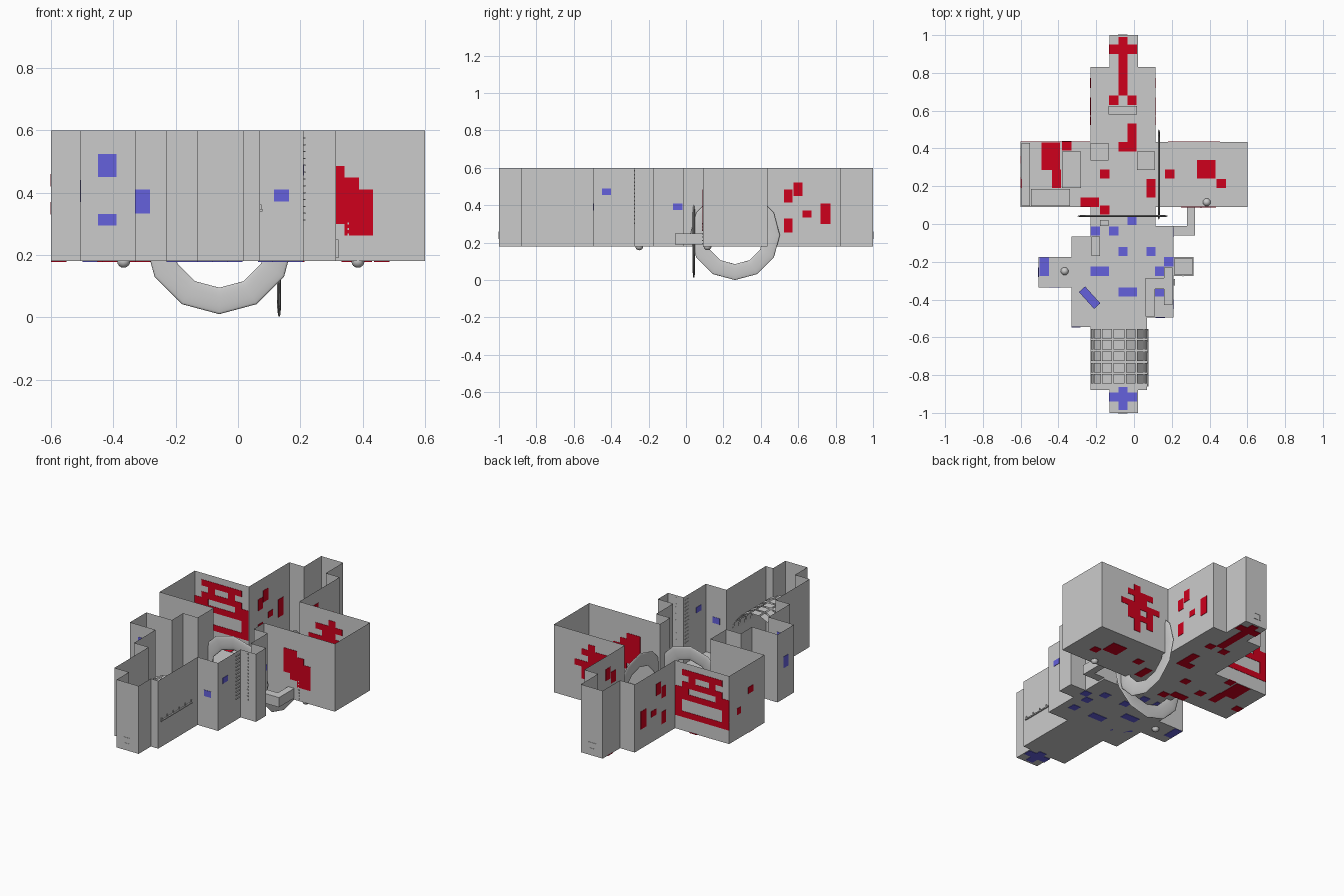
import bpy, bmesh, math
from mathutils import Vector

FLOOR, TOP = 0.18, 0.60
C, H = 0.049, 0.037      # size of one tile on floors and walls


def material(name, color):
    m = bpy.data.materials.new(name)
    m.diffuse_color = color
    return m


RED = material("red_tiles", (0.62, 0.0, 0.012, 1))
BLUE = material("blue_tiles", (0.13, 0.12, 0.72, 1))


def finish(name, bm, mat=None):
    me = bpy.data.meshes.new(name)
    bm.to_mesh(me)
    bm.free()
    ob = bpy.data.objects.new(name, me)
    bpy.context.collection.objects.link(ob)
    if mat:
        me.materials.append(mat)
    return ob


def add_box(bm, x0, x1, y0, y1, z0, z1):
    vs = bmesh.ops.create_cube(bm, size=1)["verts"]
    for v in vs:
        v.co = Vector(((x0 + x1) / 2 + v.co.x * (x1 - x0),
                       (y0 + y1) / 2 + v.co.y * (y1 - y0),
                       (z0 + z1) / 2 + v.co.z * (z1 - z0)))


def boxes(name, items, mat=None):
    bm = bmesh.new()
    for b in items:
        add_box(bm, *b)
    return finish(name, bm, mat)


T = 0.002


def floor_tiles(items):           # x, y of lower left corner, columns, rows
    return [(x, x + w * C, y, y + h * C, FLOOR - T, FLOOR + T) for x, y, w, h in items]


def on_x(x, items):               # rectangles y0, y1, z0, z1 on a side wall
    return [(x - T, x + T, *r) for r in items]


def on_y(y, items):               # rectangles x0, x1, z0, z1 on a front/back wall
    return [(r[0], r[1], y - T, y + T, r[2], r[3]) for r in items]


def pattern(x, z, y, rows, w=0.046):    # tile pattern on a front/back wall
    return [(x + i * w, x + (i + 1) * w, y - T, y + T, z - (j + 1) * H, z - j * H)
            for j, row in enumerate(rows) for i, c in enumerate(row) if c == "#"]


# hull: thin floor and open-topped walls following one stepped outline
outline = [(-0.13, -1), (0.02, -1), (0.02, -0.88), (0.07, -0.88), (0.07, -0.495),
           (0.21, -0.495), (0.21, -0.275), (0.315, -0.275), (0.315, -0.175), (0.21, -0.175),
           (0.21, -0.01), (0.115, -0.01), (0.115, 0.09), (0.6, 0.09), (0.6, 0.435),
           (0.115, 0.435), (0.115, 0.83), (0.02, 0.83), (0.02, 1), (-0.13, 1),
           (-0.13, 0.83), (-0.23, 0.83), (-0.23, 0.435), (-0.6, 0.435), (-0.6, 0.09),
           (-0.23, 0.09), (-0.23, -0.065), (-0.33, -0.065), (-0.33, -0.175), (-0.505, -0.175),
           (-0.505, -0.335), (-0.33, -0.335), (-0.33, -0.545), (-0.23, -0.545),
           (-0.23, -0.88), (-0.13, -0.88)]
bm = bmesh.new()
lo = [bm.verts.new((x, y, FLOOR)) for x, y in outline]
hi = [bm.verts.new((x, y, TOP)) for x, y in outline]
bm.faces.new(lo[::-1])
for i in range(len(lo)):
    j = (i + 1) % len(lo)
    bm.faces.new((lo[i], lo[j], hi[j], hi[i]))
finish("hull", bm)

# floor tiles
boxes("red_floor_tiles", floor_tiles([
    (-0.083, 0.68, 1, 6.3), (-0.132, 0.9, 3, 1), (-0.132, 0.63, 1, 1), (-0.035, 0.63, 1, 1),
    (-0.035, 0.385, 1, 3), (-0.083, 0.385, 1, 1), (-0.49, 0.285, 2, 3), (-0.38, 0.39, 1, 1),
    (-0.435, 0.19, 1, 2), (-0.6, 0.19, 1, 1), (-0.33, 0.19, 1, 1), (-0.283, 0.09, 2, 1),
    (-0.18, 0.24, 1, 1), (-0.18, 0.05, 1, 1), (0.065, 0.14, 1, 2), (0.165, 0.24, 1, 1),
    (0.333, 0.24, 2, 2), (0.437, 0.19, 1, 1)]), RED)
boxes("blue_floor_tiles", floor_tiles([
    (-0.132, -0.94, 3, 1), (-0.083, -0.985, 1, 2.5), (-0.5, -0.275, 1, 2), (-0.23, -0.275, 2, 1),
    (0.11, -0.275, 1, 1), (0.16, -0.224, 1, 1), (-0.083, -0.385, 2, 1), (0.11, -0.385, 1, 1),
    (-0.23, -0.062, 1, 1), (-0.132, -0.062, 1, 1), (-0.035, -0.005, 1, 1),
    (-0.083, -0.17, 1, 1), (0.065, -0.17, 1, 1)]), BLUE)

# wall tiles
side = [(0.525, 0.57, 0.415, 0.485), (0.575, 0.622, 0.45, 0.522), (0.525, 0.57, 0.255, 0.33),
        (0.622, 0.67, 0.335, 0.372), (0.72, 0.772, 0.3, 0.41)]
red = on_x(0.115, side) + on_x(-0.23, side)
red += on_x(-0.6, [(0.32, 0.36, 0.33, 0.37), (0.2, 0.25, 0.42, 0.46)])
red += pattern(0.25, 0.485, 0.09, ["##..", "###.", "####", "####", ".###", "..##"])
red += pattern(-0.6, 0.56, 0.435, [".######.", "..#..#..", ".######.", "##....##", "########",
                                   "#......#", "#......#", "########"])
red += pattern(0.18, 0.54, 0.435, ["...#..", ".####.", "..##..", "######", ".#.##.",
                                   ".####.", ".#.#..", "...#.."])
boxes("red_wall_tiles", red, RED)
blue = on_y(-0.335, [(-0.45, -0.39, 0.45, 0.525), (-0.45, -0.39, 0.295, 0.332)])
blue += on_y(-0.545, [(-0.33, -0.283, 0.333, 0.41)])
blue += on_y(-0.495, [(0.115, 0.163, 0.372, 0.41)])
blue += on_x(0.21, [(-0.45, -0.4, 0.455, 0.49), (-0.07, -0.02, 0.375, 0.41)])
blue += on_x(-0.505, [(-0.28, -0.23, 0.37, 0.44)])
boxes("blue_wall_tiles", blue, BLUE)

# pale raised floor plates
Z0, Z1 = 0.183, 0.19
boxes("floor_plates", [(a, b, c, d, Z0, Z1) for a, b, c, d in [
    (-0.595, -0.55, 0.095, 0.43), (-0.545, -0.34, 0.095, 0.185), (-0.38, -0.28, 0.19, 0.385),
    (-0.23, -0.135, 0.335, 0.43), (0.015, 0.11, 0.285, 0.385), (0.215, 0.31, -0.27, -0.18),
    (0.06, 0.205, -0.345, -0.285), (0.06, 0.11, -0.49, -0.29), (0.16, 0.205, -0.43, -0.23),
    (-0.225, -0.18, -0.17, -0.065), (-0.18, -0.135, -0.01, 0.02)]])

# two flattened hoops crossing the hull
for name, loc, rot in (("front_hoop", (-0.06, 0.042, 0.25), (math.pi / 2, 0, 0)),
                       ("side_hoop", (0.132, 0.262, 0.24), (0, math.pi / 2, 0))):
    bpy.ops.mesh.primitive_torus_add(major_segments=12, minor_segments=10, major_radius=0.1975,
                                     minor_radius=0.0425, location=loc, rotation=rot)
    ob = bpy.context.object
    ob.name = name
    ob.scale.z = 0.15
    bpy.ops.object.shade_smooth()

# arched canopy of separate panes over dark ribs
bm = bmesh.new()
R, cx, cz, n = 0.148, -0.08, 0.32, 7
for i in range(n):
    a0, a1 = math.pi * (i + 0.06) / n, math.pi * (i + 0.94) / n
    for j in range(5):
        y0 = -0.85 + j * 0.06
        bm.faces.new([bm.verts.new((cx + R * math.cos(a), y, cz + R * math.sin(a)))
                      for a, y in ((a0, y0 + 0.005), (a0, y0 + 0.055),
                                   (a1, y0 + 0.055), (a1, y0 + 0.005))][::-1])
bmesh.ops.recalc_face_normals(bm, faces=bm.faces)
for f in bm.faces:
    f.normal_update()
    if f.normal.z < 0:
        f.normal_flip()
finish("canopy_panes", bm)

# outer elbow duct
boxes("outer_duct", [(0.28, 0.322, -0.06, 0.09, 0.19, 0.25), (0.21, 0.28, -0.06, -0.01, 0.19, 0.25)])

# round knobs set into the floor
for x, y in ((-0.367, -0.25), (0.385, 0.115)):
    bpy.ops.mesh.primitive_uv_sphere_add(segments=12, ring_count=8, radius=0.021, location=(x, y, 0.18))
    bpy.context.object.name = "floor_knob"
    bpy.ops.object.shade_smooth()

# ladder rungs, rivet rows and side rail
rungs = [(0.208, 0.216, -0.325, -0.29, 0.31 + i * 0.022, 0.314 + i * 0.022) for i in range(13)]
boxes("ladder_rungs", rungs)
rivets = [(0.258, 0.263, -0.279, -0.274, 0.3 + i * 0.02, 0.308 + i * 0.02) for i in range(15)]
rivets += [(0.352, 0.357, 0.086, 0.091, 0.19 + i * 0.018, 0.197 + i * 0.018) for i in range(7)]
boxes("rivet_rows", rivets)
rail = [(0.068, 0.078, -0.86, -0.555, 0.34, 0.347)]
rail += [(0.068, 0.076, -0.855 + i * 0.058, -0.849 + i * 0.058, 0.345, 0.362) for i in range(6)]
boxes("side_rail", rail)

# diagonal blue panel and low crates
bm = bmesh.new()
add_box(bm, -0.06, 0.06, -0.022, 0.022, 0, 0.025)
ob = finish("diagonal_panel", bm, BLUE)
ob.location, ob.rotation_euler.z = (-0.235, -0.39, FLOOR), math.radians(-48)
boxes("low_crates", [(-0.135, 0.015, 0.58, 0.625, 0.182, 0.2)])

# small hatch frames on outer walls
hatches = []
for s0, y in ((-0.085, 1.0), (-0.085, -1.0)):
    for b in ((0, 0.05, 0.22, 0.225), (0, 0.05, 0.255, 0.26), (0, 0.005, 0.22, 0.26), (0.045, 0.05, 0.22, 0.26)):
        hatches.append((s0 + b[0], s0 + b[1], y - 0.002, y + 0.002, b[2], b[3]))
boxes("hatch_frames", hatches)
